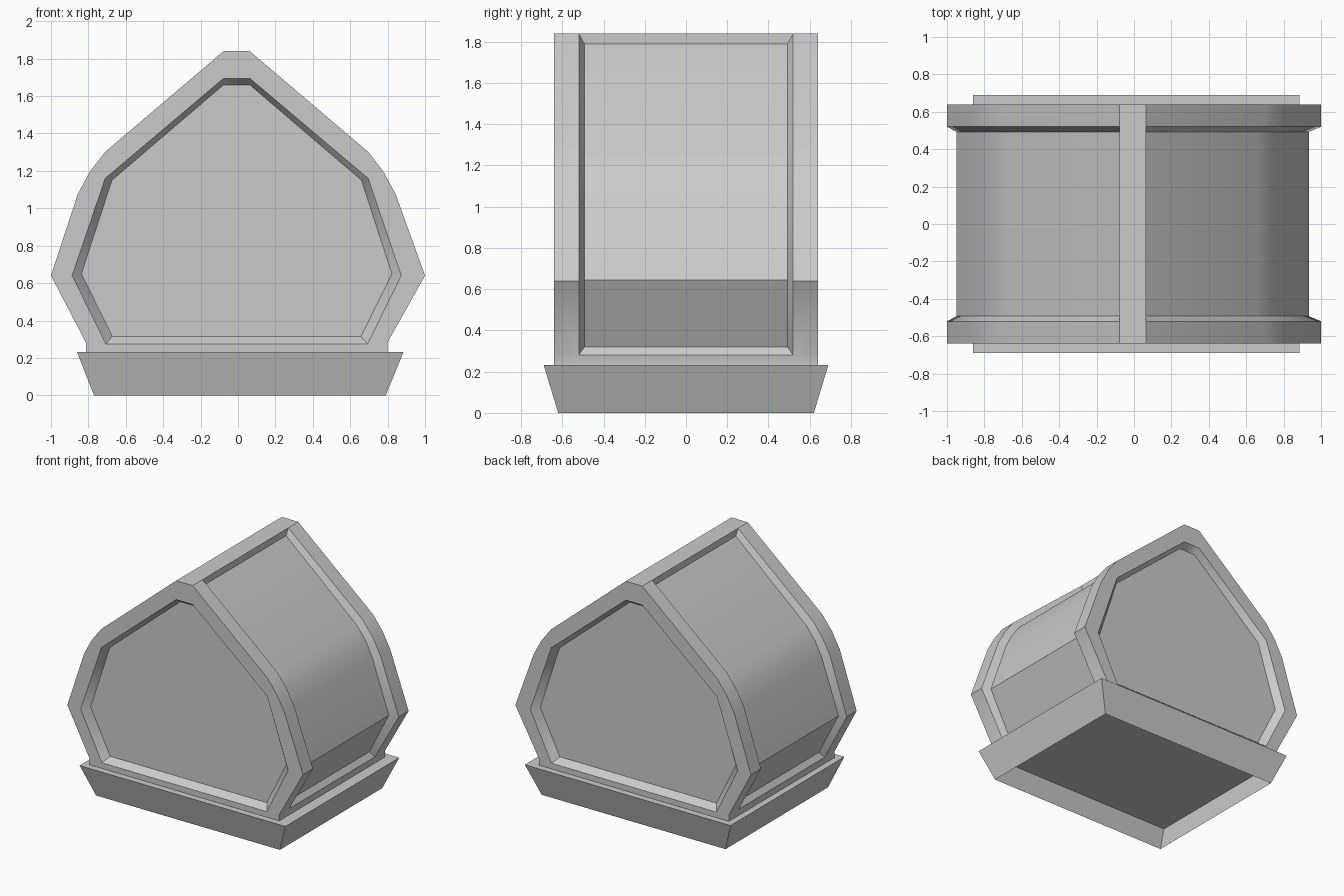
import bpy, bmesh, math

if "Cube" in bpy.data.objects:
    bpy.data.objects.remove(bpy.data.objects["Cube"])

# Half profiles (x, z) from the ridge down to the foot
OUTER = [(.07, 1.84), (.705, 1.30), (.785, 1.195), (.85, 1.075), (1.0, .64), (.805, .28), (.805, .23)]
SUNK = [(.07, 1.79), (.67, 1.265), (.745, 1.165), (.80, 1.055), (.942, .645), (.775, .32)]
# Front/back window outlines, shoulder and foot points repeated to match OUTER
OPENING = [(.07, 1.695)] + [(.703, 1.16)] * 3 + [(.88, .64)] + [(.70, .275)] * 2
PANE = [(.07, 1.66)] + [(.667, 1.15)] * 3 + [(.83, .65)] + [(.665, .315)] * 2
END, RIM, PANEL, DEPTH = .64, .52, .493, .05


def finish(bm, name, angle):
    me = bpy.data.meshes.new(name)
    bm.to_mesh(me)
    bm.free()
    ob = bpy.data.objects.new(name, me)
    bpy.context.collection.objects.link(ob)
    bpy.ops.object.select_all(action='DESELECT')
    ob.select_set(True)
    bpy.context.view_layer.objects.active = ob
    bpy.ops.object.shade_smooth_by_angle(angle=math.radians(angle))
    return ob


def row(bm, pts, side, y):
    return [bm.verts.new((side * x - (.007 if x < .95 else 0), y, z)) for x, z in pts]


def strip(bm, a, b):
    for i in range(len(a) - 1):
        bm.faces.new((a[i], a[i + 1], b[i + 1], b[i]))


def join_sides(rows):
    # closed loop: right side down, left side back up
    loop = rows[1] + rows[-1][::-1]
    return loop + loop[:1]


def build_body():
    bm = bmesh.new()
    rims = {}
    for d in (-1, 1):
        def loop(pts, y):
            return {s: row(bm, pts, s, d * y) for s in (1, -1)}
        end, rim = loop(OUTER, END), loop(OUTER, RIM)
        opening, pane = loop(OPENING, END), loop(PANE, END - DEPTH)
        # rim band, window frame, window bevel and window pane
        strip(bm, join_sides(end), join_sides(rim))
        strip(bm, join_sides(end), join_sides(opening))
        strip(bm, join_sides(opening), join_sides(pane))
        bm.faces.new(join_sides(pane)[:-1])
        rims[d] = rim
    # ridge bar and floor
    f, b = rims[-1], rims[1]
    for i in (0, -1):
        bm.faces.new((f[1][i], b[1][i], b[-1][i], f[-1][i]))
    # sunken roof and wall panels
    for s in (1, -1):
        sf, sb = row(bm, SUNK, s, -PANEL), row(bm, SUNK, s, PANEL)
        strip(bm, sf, sb)
        strip(bm, f[s][:-1], sf)
        strip(bm, b[s][:-1], sb)
        for i, j in ((0, 0), (5, 5)):
            bm.faces.new((f[s][i], b[s][i], sb[j], sf[j]))
        bm.faces.new((f[s][5], f[s][6], b[s][6], b[s][5]))
    bmesh.ops.remove_doubles(bm, verts=bm.verts, dist=.0005)
    bmesh.ops.recalc_face_normals(bm, faces=bm.faces)
    return finish(bm, "house_body", 35)


def build_base():
    # flared skirt, open below, with a narrow ledge around the body
    bm = bmesh.new()
    rings = []
    for hx, hy, cx, z in ((.78, .62, .01, 0), (.873, .69, .012, .232), (.80, .635, -.007, .232)):
        r = [bm.verts.new((cx + sx * hx, sy * hy, z))
             for sx, sy in ((-1, -1), (1, -1), (1, 1), (-1, 1))]
        rings.append(r + r[:1])
    strip(bm, rings[1][::-1], rings[0][::-1])
    strip(bm, rings[1], rings[2])
    return finish(bm, "flared_base", 30)


build_body()
build_base()
